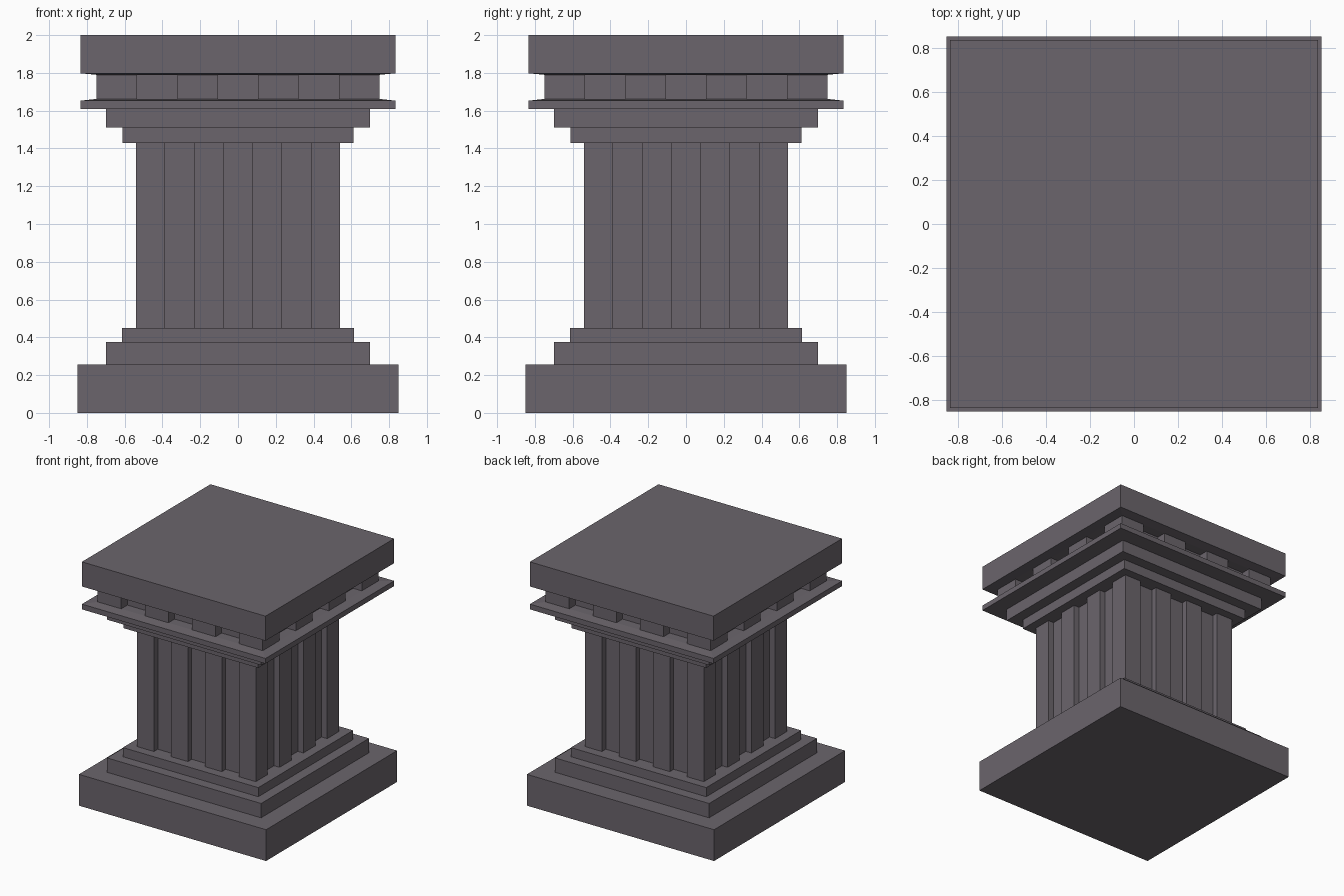
import bpy
import bmesh
from mathutils import Matrix, Vector

cube = bpy.data.objects.get("Cube")
if cube:
    bpy.data.objects.remove(cube, do_unlink=True)

# Single stone colour
stone = bpy.data.materials.new("grey_stone")
stone.use_nodes = True
color = (0.147, 0.130, 0.150, 1)
stone.diffuse_color = color
stone.node_tree.nodes["Principled BSDF"].inputs["Base Color"].default_value = color


def square(half):
    return [Vector((x * half, y * half, 0)) for x, y in ((-1, -1), (1, -1), (1, 1), (-1, 1))]


def grooved_square(half, depth, strips=7):
    """Square outline whose every second strip is set back by depth."""
    width = 2 * half / strips
    side = [Vector((-half, -half, 0))]
    for i in range(1, strips, 2):
        left, right = -half + i * width, -half + (i + 1) * width
        for x, y in ((left, -half), (left, depth - half), (right, depth - half), (right, -half)):
            side.append(Vector((x, y, 0)))
    turns = [Matrix.Rotation(q * 1.5707963, 3, 'Z') for q in range(4)]
    return [turn @ p for turn in turns for p in side]


def loft(name, rings):
    """Solid through (outline, height) rings with equal point counts."""
    bm = bmesh.new()
    loops = [[bm.verts.new((p.x, p.y, z)) for p in outline] for outline, z in rings]
    for low, high in zip(loops, loops[1:]):
        n = len(low)
        for i in range(n):
            j = (i + 1) % n
            bm.faces.new((low[i], low[j], high[j], high[i]))
    bm.faces.new(loops[0][::-1])
    bm.faces.new(loops[-1])
    bmesh.ops.recalc_face_normals(bm, faces=bm.faces)
    mesh = bpy.data.meshes.new(name)
    bm.to_mesh(mesh)
    bm.free()
    mesh.materials.append(stone)
    obj = bpy.data.objects.new(name, mesh)
    bpy.context.collection.objects.link(obj)


def slab(name, half, bottom, top):
    loft(name, [(square(half), bottom), (square(half), top)])


# Stepped base
slab("base_plinth", 0.85, 0, 0.257)
slab("base_middle_step", 0.70, 0.257, 0.375)
slab("base_upper_step", 0.615, 0.375, 0.45)

# Fluted shaft
flutes = grooved_square(0.54, 0.05)
loft("fluted_shaft", [(flutes, 0.45), (flutes, 1.43)])

# Stepped capital
slab("capital_lower_step", 0.611, 1.43, 1.51)
slab("capital_upper_step", 0.70, 1.51, 1.61)

# Cornice with a slightly sloping top
loft("cornice", [(square(0.834), 1.61), (square(0.834), 1.653), (square(0.75), 1.662)])

# Band of square teeth
teeth = grooved_square(0.75, 0.08)
loft("toothed_band", [(teeth, 1.66), (teeth, 1.793)])

# Top slab with a slightly sloping underside
loft("top_slab", [(square(0.75), 1.79), (square(0.834), 1.798), (square(0.834), 2.0)])
